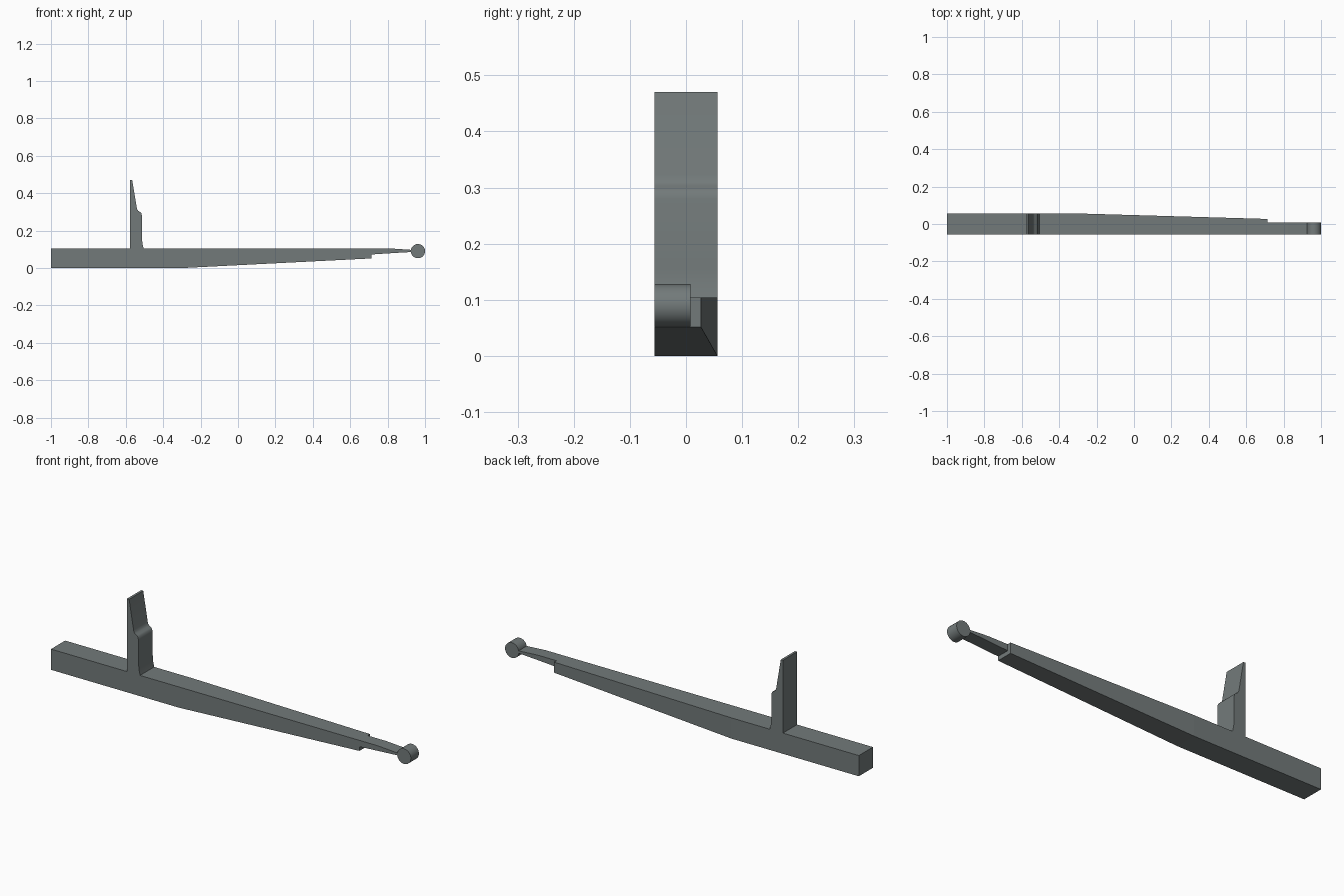
import bpy, bmesh, math

if "Cube" in bpy.data.objects:
    bpy.data.objects.remove(bpy.data.objects["Cube"])

FRONT, BACK, TOP = -0.056, 0.056, 0.104

grey = bpy.data.materials.new("slate grey")
grey.diffuse_color = (0.17, 0.195, 0.195, 1)
grey.use_nodes = True
grey.node_tree.nodes["Principled BSDF"].inputs["Base Color"].default_value = grey.diffuse_color


def finish(name, bm, smooth=None):
    bmesh.ops.recalc_face_normals(bm, faces=bm.faces)
    mesh = bpy.data.meshes.new(name)
    bm.to_mesh(mesh)
    bm.free()
    mesh.materials.append(grey)
    obj = bpy.data.objects.new(name, mesh)
    bpy.context.collection.objects.link(obj)
    if smooth:
        bpy.ops.object.select_all(action='DESELECT')
        obj.select_set(True)
        bpy.context.view_layer.objects.active = obj
        bpy.ops.object.shade_smooth_by_angle(angle=math.radians(smooth))
    return obj


def loft(name, stations):
    """Rectangular bar; each station is x, back y, bottom z, top z."""
    bm = bmesh.new()
    rings = [[bm.verts.new(p) for p in ((x, FRONT, lo), (x, back, lo),
                                       (x, back, hi), (x, FRONT, hi))]
             for x, back, lo, hi in stations]
    for a, b in zip(rings, rings[1:]):
        for i in range(4):
            j = (i + 1) % 4
            bm.faces.new((a[i], a[j], b[j], b[i]))
    bm.faces.new(rings[0])
    bm.faces.new(rings[-1])
    return finish(name, bm)


def extrude(name, profile, back, smooth):
    """Side profile in x and z, extruded from the front to the back."""
    bm = bmesh.new()
    face = bm.faces.new([bm.verts.new((x, FRONT, z)) for x, z in profile])
    new = bmesh.ops.extrude_face_region(bm, geom=[face])["geom"]
    bmesh.ops.translate(bm, vec=(0, back - FRONT, 0),
                        verts=[v for v in new if isinstance(v, bmesh.types.BMVert)])
    return finish(name, bm, smooth)


# Main bar, tapering on its underside and back
loft("beam", [(-1, BACK, 0, TOP), (-0.29, BACK, 0, TOP), (0.714, 0.027, 0.051, TOP)])

# Thin neck between the bar and the round end
loft("neck", [(0.714, 0.008, 0.072, TOP), (0.82, 0.008, 0.079, TOP),
              (0.94, 0.008, 0.086, 0.096)])

# Upright blade with a curved shoulder
extrude("upright", [(-0.578, TOP), (-0.505, TOP), (-0.511, 0.13), (-0.513, 0.155),
                    (-0.514, 0.28), (-0.517, 0.293), (-0.523, 0.299),
                    (-0.532, 0.304), (-0.538, 0.311), (-0.541, 0.322),
                    (-0.566, 0.47), (-0.578, 0.47)], BACK, 40)

# Round end pin
R = 0.038
extrude("end_pin", [(1 - R + R * math.cos(math.tau * i / 48),
                     0.09 + R * math.sin(math.tau * i / 48)) for i in range(48)],
        0.008, 30)
